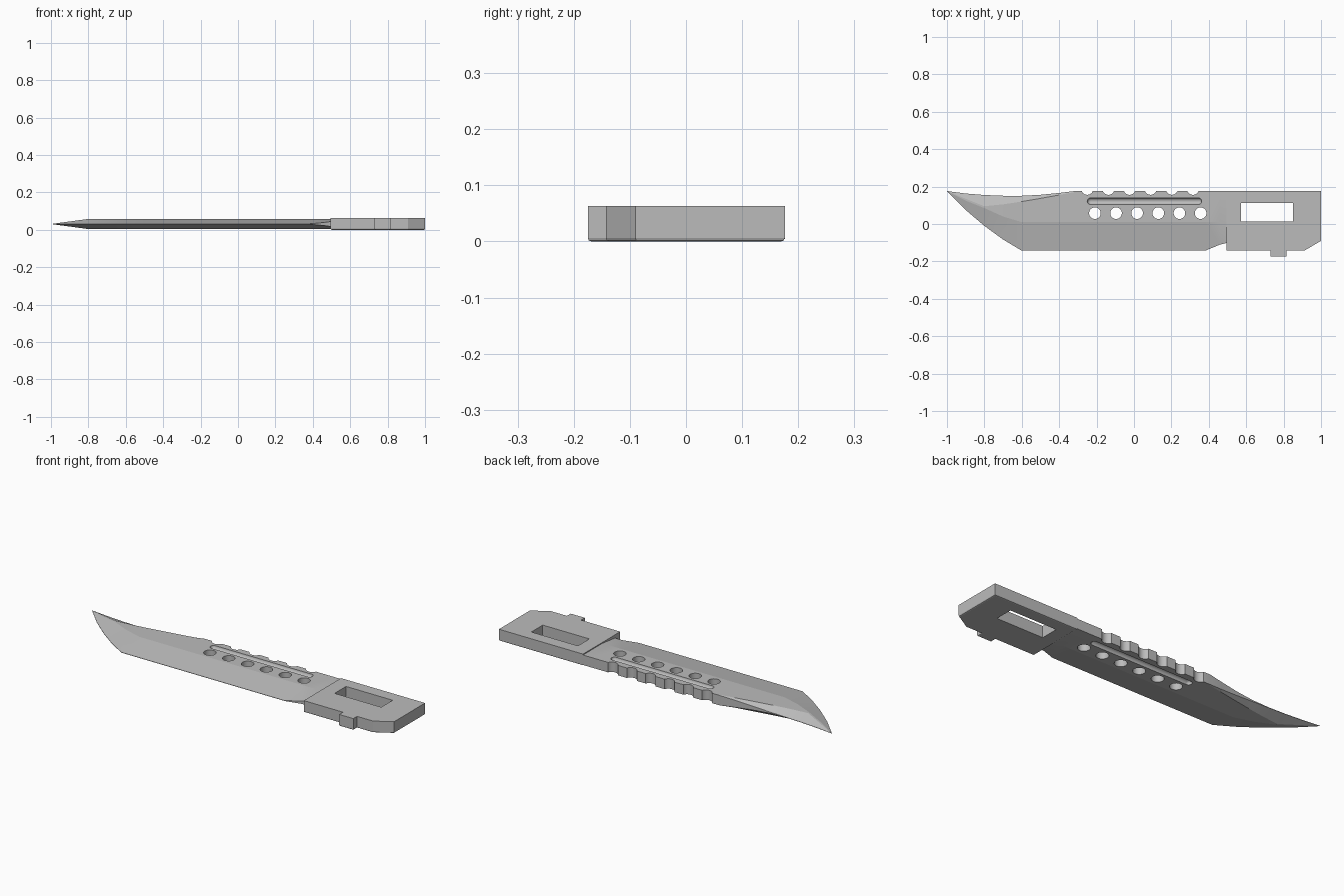
import bpy, bmesh
from mathutils import Matrix, Vector
from math import radians

cube = bpy.data.objects.get("Cube")
if cube:
    bpy.data.objects.remove(cube, do_unlink=True)

steel = bpy.data.materials.new("grey steel")
steel.use_nodes = True
grey = (0.5, 0.5, 0.5, 1)
steel.diffuse_color = grey
steel.node_tree.nodes["Principled BSDF"].inputs["Base Color"].default_value = grey

MID = 0.031       # centre plane of the blade
HALF = 0.027      # half thickness of the blade
SPINE = 0.176
EDGE = -0.143


def finish(bm, name):
    bmesh.ops.recalc_face_normals(bm, faces=bm.faces)
    mesh = bpy.data.meshes.new(name)
    bm.to_mesh(mesh)
    bm.free()
    mesh.materials.append(steel)
    obj = bpy.data.objects.new(name, mesh)
    bpy.context.collection.objects.link(obj)
    return obj


def cut(target, cutter):
    mod = target.modifiers.new("cut", 'BOOLEAN')
    mod.operation = 'DIFFERENCE'
    mod.solver = 'EXACT'
    mod.object = cutter
    bpy.context.view_layer.objects.active = target
    bpy.ops.object.modifier_apply(modifier=mod.name)
    bpy.data.objects.remove(cutter, do_unlink=True)


def round_cutter(centres, radius):
    bm = bmesh.new()
    for x, y in centres:
        bmesh.ops.create_cone(bm, cap_ends=True, segments=48, radius1=radius,
                              radius2=radius, depth=0.3,
                              matrix=Matrix.Translation((x, y, MID)))
    return finish(bm, "round_cutter")


def groove_cutter(x0, x1, y, z, radius):
    # Sphere stretched into a capsule lying along x
    bm = bmesh.new()
    bmesh.ops.create_uvsphere(bm, u_segments=48, v_segments=15, radius=radius,
                              matrix=Matrix.Rotation(radians(90), 4, 'Y'))
    reach = (x1 - x0) / 2 - radius
    for v in bm.verts:
        v.co.x += reach if v.co.x > 0 else -reach
        v.co += Vector(((x0 + x1) / 2, y, z))
    return finish(bm, "groove_cutter")


# Blade: x, spine, false-edge ridge, main ridge, cutting edge,
# half thickness at spine, ridges and edge
THIN = 0.001
stations = [
    (-1.0, SPINE, SPINE, SPINE, SPINE, 0, 0, 0),
    (-0.9, 0.163, 0.135, 0.125, 0.075, THIN, HALF / 2, THIN),
    (-0.8, 0.155, 0.095, 0.085, -0.01, THIN, HALF, THIN),
    (-0.7, 0.151, 0.105, 0.04, -0.083, THIN, HALF, THIN),
    (-0.6, 0.151, 0.12, 0.01, EDGE, 0.004, HALF, THIN),
    (-0.5, 0.156, 0.137, 0.01, EDGE, 0.011, HALF, THIN),
    (-0.4, 0.166, 0.155, 0.01, EDGE, 0.02, HALF, THIN),
    (-0.32, SPINE, 0.17, 0.01, EDGE, HALF, HALF, THIN),
    (0.38, SPINE, 0.17, 0.01, EDGE, HALF, HALF, THIN),
    (0.46, SPINE, 0.17, 0.01, -0.11, HALF, HALF, 0.008),
    (0.5, SPINE, 0.17, 0.01, -0.1, HALF, HALF, 0.014),
]
bm = bmesh.new()
rings = []
for x, sp, r2, r1, ed, ts, h, te in stations:
    side = [(sp, ts), (r2, h), (r1, h), (ed, te)]
    ring = [(y, MID + t) for y, t in side] + [(y, MID - t) for y, t in reversed(side)]
    rings.append([bm.verts.new((x, y, z)) for y, z in ring])
for a, b in zip(rings, rings[1:]):
    for i in range(len(a)):
        j = (i + 1) % len(a)
        bm.faces.new((a[i], a[j], b[j], b[i]))
bm.faces.new(rings[-1])
bmesh.ops.remove_doubles(bm, verts=bm.verts, dist=0.0001)
blade = finish(bm, "blade")

# Row of holes, spine notches and a long groove on each side
STEP = 0.113
cut(blade, round_cutter([(-0.209 + i * STEP, 0.058) for i in range(6)], 0.031))
cut(blade, round_cutter([(-0.25 + i * STEP, 0.188) for i in range(6)], 0.032))
for z in (MID + HALF, MID - HALF):
    cut(blade, groove_cutter(-0.25, 0.362, 0.122, z, 0.018))

# Handle: extruded outline with a small tab and chamfered lower rim
outline = [(0.495, SPINE), (1, SPINE), (1, -0.09), (0.91, EDGE), (0.815, EDGE),
           (0.815, -0.175), (0.73, -0.175), (0.73, EDGE), (0.495, EDGE)]
bm = bmesh.new()
base = bm.faces.new([bm.verts.new((x, y, 0)) for x, y in outline])
top = bmesh.ops.extrude_face_region(bm, geom=[base])["geom"]
bmesh.ops.translate(bm, verts=[v for v in top if isinstance(v, bmesh.types.BMVert)],
                    vec=(0, 0, 0.063))
if not base.is_valid:
    bm.faces.new([v for v in bm.verts if v.co.z < 0.01])
bmesh.ops.recalc_face_normals(bm, faces=bm.faces)
rim = [e for e in bm.edges if all(v.co.z < 0.001 for v in e.verts)]
bmesh.ops.bevel(bm, geom=rim, offset=0.006, segments=2, profile=0.5, affect='EDGES')
handle = finish(bm, "handle")

# Rectangular window through the handle
bm = bmesh.new()
bmesh.ops.create_cube(bm, size=1, matrix=Matrix.Translation((0.711, 0.062, MID))
                      @ Matrix.Diagonal((0.28, 0.098, 0.3, 1)))
cut(handle, finish(bm, "window_cutter"))

# Smooth the round cuts and keep ridges crisp
for obj in (blade, handle):
    bpy.ops.object.select_all(action='DESELECT')
    obj.select_set(True)
    bpy.context.view_layer.objects.active = obj
    bpy.ops.object.shade_smooth_by_angle(angle=radians(9))
